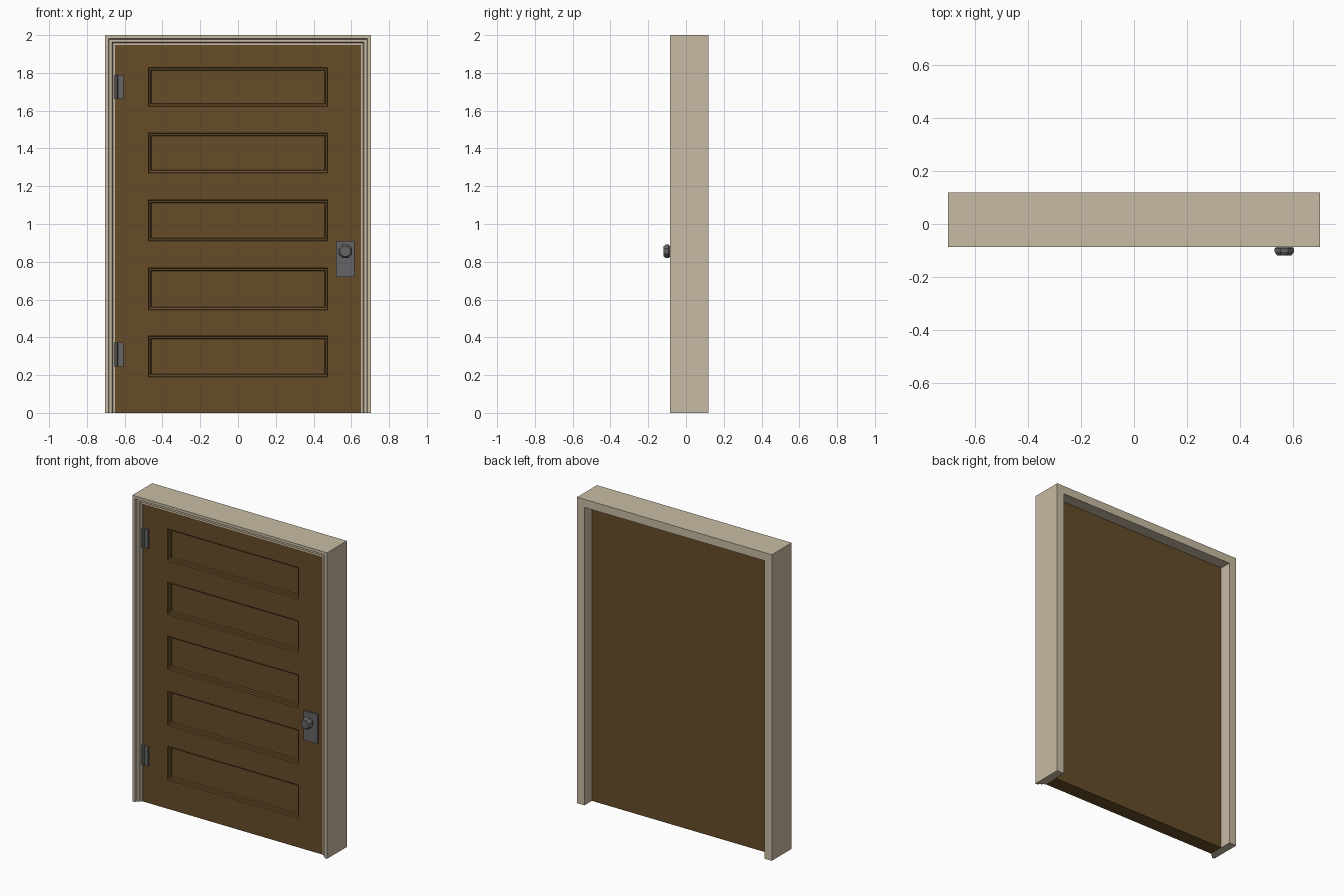
import bpy, bmesh, math

if "Cube" in bpy.data.objects:
    bpy.data.objects.remove(bpy.data.objects["Cube"])


def material(name, rgb):
    m = bpy.data.materials.new(name)
    m.diffuse_color = (*rgb, 1)
    m.use_nodes = True
    m.node_tree.nodes["Principled BSDF"].inputs["Base Color"].default_value = m.diffuse_color
    return m


FRAME = material("pale_wood", (0.58, 0.50, 0.37))
WOOD = material("brown_wood", (0.133, 0.073, 0.022))
METAL = material("dark_metal", (0.13, 0.13, 0.135))


def finish(name, bm, mat):
    bmesh.ops.recalc_face_normals(bm, faces=bm.faces)
    me = bpy.data.meshes.new(name)
    bm.to_mesh(me)
    bm.free()
    me.materials.append(mat)
    ob = bpy.data.objects.new(name, me)
    bpy.context.collection.objects.link(ob)
    return ob


def loft(name, rings, mat, closed_rings=False):
    """Skin a list of vertex rings; either cap the ends or join last to first."""
    bm = bmesh.new()
    vs = [[bm.verts.new(p) for p in r] for r in rings]
    n = len(vs[0])
    for a, b in zip(vs, vs[1:]):
        for i in range(n):
            j = (i + 1) % n
            bm.faces.new((a[i], a[j], b[j], b[i]))
    bm.faces.new(vs[0])
    bm.faces.new(vs[-1][::-1])
    return finish(name, bm, mat)


def box(name, x, y, z, mat):
    rings = [[(x[0], v, z[0]), (x[1], v, z[0]), (x[1], v, z[1]), (x[0], v, z[1])] for v in y]
    return loft(name, rings, mat)


# Door frame: stepped moulding profile (inset, y) mitred around three sides
HALF, TOP = 0.704, 2.0
profile = [(0, 0.119), (0, -0.086), (0.018, -0.086), (0.022, -0.07),
           (0.037, -0.07), (0.041, -0.056), (0.053, -0.056), (0.053, 0.119)]
loft("door_frame", [
    [(-HALF + o, y, 0) for o, y in profile],
    [(-HALF + o, y, TOP - o) for o, y in profile],
    [(HALF - o, y, TOP - o) for o, y in profile],
    [(HALF - o, y, 0) for o, y in profile]], FRAME)

# Door leaf: front grid, thickness, then five recessed panels
DW, DY, DB = 0.651, -0.052, 0.042
xs = [-DW, -0.475, 0.475, DW]
zs = [0, 0.19, 0.408, 0.545, 0.768, 0.911, 1.128, 1.27, 1.481, 1.622, 1.829, 1.947]
bm = bmesh.new()
grid = [[bm.verts.new((x, DY, z)) for x in xs] for z in zs]
panels = []
for r in range(len(zs) - 1):
    for c in range(3):
        f = bm.faces.new((grid[r][c], grid[r][c + 1], grid[r + 1][c + 1], grid[r + 1][c]))
        if c == 1 and r % 2:
            panels.append(f)
rim = [e for e in bm.edges if e.is_boundary]
ext = bmesh.ops.extrude_edge_only(bm, edges=rim)["geom"]
bmesh.ops.translate(bm, verts=[g for g in ext if isinstance(g, bmesh.types.BMVert)],
                    vec=(0, DB - DY, 0))
bmesh.ops.edgeloop_fill(bm, edges=[e for e in bm.edges if e.is_boundary])
for f in panels:
    for thick, depth in ((0.003, 0.012), (0.010, 0.002), (0.003, 0.012)):
        bmesh.ops.inset_individual(bm, faces=[f], thickness=thick, use_even_offset=True)
        bmesh.ops.translate(bm, verts=f.verts, vec=(0, depth, 0))
finish("door_leaf", bm, WOOD)

# Hinges: flat leaf plus hexagonal barrel
for label, z0 in (("lower", 0.245), ("upper", 1.663)):
    z1 = z0 + 0.127
    box(label + "_hinge_leaf", (-0.645, -0.607), (DY - 0.008, DY + 0.01), (z0, z1), METAL)
    loft(label + "_hinge_barrel", [
        [(-0.645 + 0.010 * math.cos(k * math.pi / 3), DY - 0.008 + 0.010 * math.sin(k * math.pi / 3), z)
         for k in range(6)] for z in (z0, z1)], METAL)

# Lock plate
box("lock_plate", (0.519, 0.618), (DY - 0.012, DY + 0.01), (0.72, 0.911), METAL)

# Octagonal door knob
knob = [(0.019, -0.058), (0.019, -0.080), (0.026, -0.084), (0.036, -0.092),
        (0.036, -0.106), (0.027, -0.119)]
rings = []
for r, y in knob:
    r /= math.cos(math.pi / 8)
    rings.append([(0.568 + r * math.cos((k + 0.5) * math.pi / 4), y,
                   0.855 + r * math.sin((k + 0.5) * math.pi / 4)) for k in range(8)])
loft("door_knob", rings, METAL)
